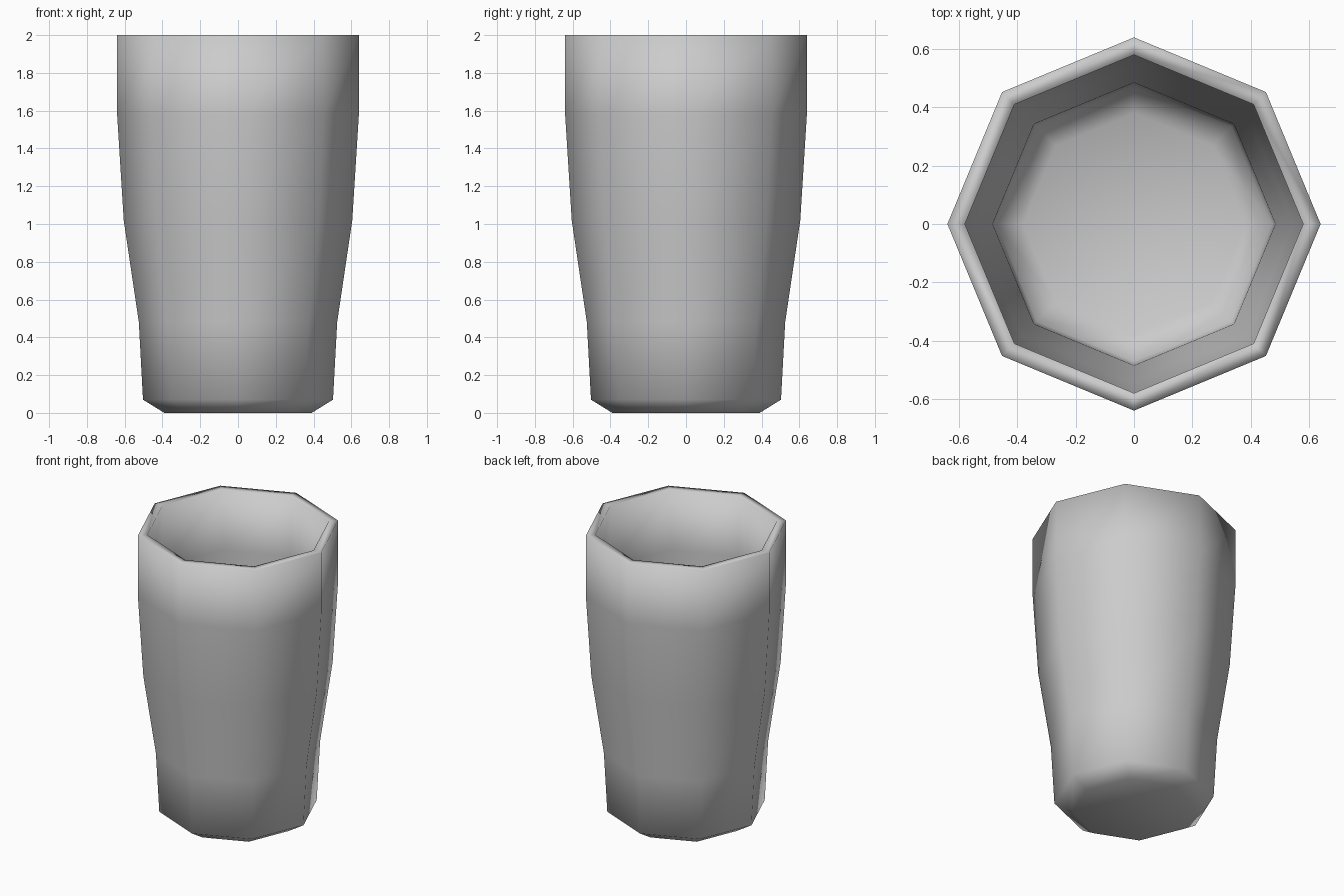
import bpy, bmesh, math

if "Cube" in bpy.data.objects:
    bpy.data.objects.remove(bpy.data.objects["Cube"])

SIDES = 8
# Profile (radius, height): outside from the base up, over the rim, inside down to the floor
PROFILE = [
    (0.39, 0.0), (0.503, 0.07), (0.525, 0.48), (0.605, 1.02), (0.64, 1.58), (0.64, 2.0),
    (0.58, 2.0), (0.58, 1.58), (0.547, 1.02), (0.485, 0.48), (0.472, 0.11), (0.38, 0.06),
]


def lathe(name, profile, sides):
    bm = bmesh.new()
    rings = []
    for r, z in profile:
        rings.append([bm.verts.new((r * math.cos(math.tau * i / sides),
                                    r * math.sin(math.tau * i / sides), z))
                      for i in range(sides)])
    # Side walls
    for low, high in zip(rings, rings[1:]):
        for i in range(sides):
            j = (i + 1) % sides
            bm.faces.new((low[i], low[j], high[j], high[i]))
    # Underside and inner floor
    bm.faces.new(rings[0][::-1])
    bm.faces.new(rings[-1])
    bmesh.ops.recalc_face_normals(bm, faces=bm.faces)
    for f in bm.faces:
        f.smooth = True
    mesh = bpy.data.meshes.new(name)
    bm.to_mesh(mesh)
    bm.free()
    obj = bpy.data.objects.new(name, mesh)
    bpy.context.collection.objects.link(obj)
    return obj


# Eight-sided tumbler
lathe("cup", PROFILE, SIDES)
